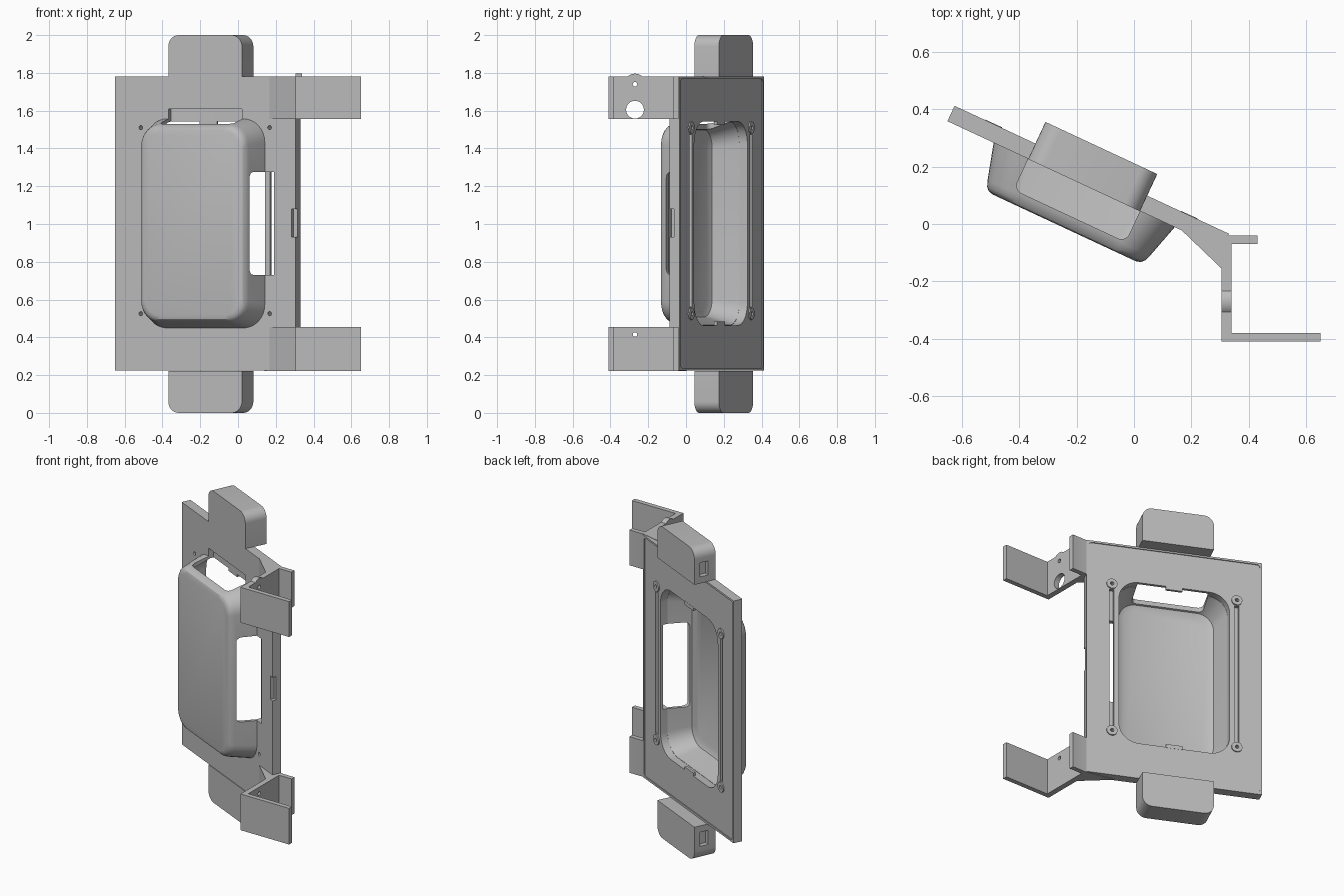
import bpy, bmesh, math
from mathutils import Matrix

if "Cube" in bpy.data.objects:
    bpy.data.objects.remove(bpy.data.objects["Cube"])

TILT = math.radians(-25)
MID = -0.215                 # centre of the tilted panel along its width
FRONT, BACK = 0.05, 0.109    # panel faces along its depth
ZC = 1.003

grey = bpy.data.materials.new("plain_grey")
grey.use_nodes = True
COLOR = (0.5, 0.5, 0.5, 1)
grey.diffuse_color = COLOR
grey.node_tree.nodes["Principled BSDF"].inputs["Base Color"].default_value = COLOR


def make(name, bm, tilted):
    bmesh.ops.recalc_face_normals(bm, faces=bm.faces)
    if tilted:
        bm.transform(Matrix.Rotation(TILT, 4, "Z"))
    mesh = bpy.data.meshes.new(name)
    bm.to_mesh(mesh)
    bm.free()
    mesh.materials.append(grey)
    ob = bpy.data.objects.new(name, mesh)
    bpy.context.collection.objects.link(ob)
    return ob


def rounded(cx, cy, hw, hh, r, seg=8):
    pts = []
    for i, (sx, sy) in enumerate([(1, 1), (-1, 1), (-1, -1), (1, -1)]):
        if r == 0:
            pts.append((cx + sx * hw, cy + sy * hh))
            continue
        for k in range(seg + 1):
            a = math.pi / 2 * (i + k / seg)
            pts.append((cx + sx * (hw - r) + r * math.cos(a),
                        cy + sy * (hh - r) + r * math.sin(a)))
    return pts


def circle(cx, cy, r, n=32):
    return [(cx + r * math.cos(math.tau * k / n), cy + r * math.sin(math.tau * k / n))
            for k in range(n)]


def place(p, t, axis):
    return {"x": (t, p[0], p[1]), "y": (p[0], t, p[1]), "z": (p[0], p[1], t)}[axis]


def loft(name, loops, axis, tilted=True):
    """Skin a list of (outline, position) sections and close both ends."""
    bm = bmesh.new()
    rings = [[bm.verts.new(place(p, t, axis)) for p in pts] for pts, t in loops]
    for a, b in zip(rings, rings[1:]):
        for i in range(len(a)):
            j = (i + 1) % len(a)
            bm.faces.new((a[i], a[j], b[j], b[i]))
    bm.faces.new(rings[0])
    bm.faces.new(rings[-1])
    return make(name, bm, tilted)


def prism(name, pts, axis, a, b, tilted=True):
    return loft(name, [(pts, a), (pts, b)], axis, tilted)


def box(name, x0, x1, y0, y1, z0, z1):
    return prism(name, [(x0, y0), (x1, y0), (x1, y1), (x0, y1)], "z", z0, z1)


def boolean(ob, cutters, op="DIFFERENCE"):
    bpy.context.view_layer.objects.active = ob
    for c in cutters:
        c.hide_render = True
        m = ob.modifiers.new("cut", "BOOLEAN")
        m.operation, m.solver, m.object = op, "EXACT", c
        bpy.ops.object.modifier_apply(modifier=m.name)
        bpy.data.objects.remove(c)


def vents():
    """Top and side airflow slots, shared by the hood and the panel."""
    return [
        prism("cut", rounded(MID, 0.008, 0.215, 0.077, 0.03), "z", 1.45, 1.6),
        prism("cut", rounded(0.008, ZC, 0.077, 0.272, 0.03), "x", 0.04, 0.17),
        box("cut", MID - 0.215, MID + 0.215, 0.03, 0.085, 1.5, 1.61),
        box("cut", 0.1, 0.186, 0.03, 0.085, ZC - 0.272, ZC + 0.272),
    ]


# Flat panel with opening, shallow back recess, channels and screw holes
panel = box("panel", -0.741, 0.314, FRONT, BACK, 0.225, 1.78)
cuts = [prism("cut", rounded(MID, ZC, 0.515, 0.765, 0.02), "y", BACK - 0.006, 0.2),
        prism("cut", rounded(MID, ZC, 0.333, 0.54, 0.12), "y", 0, 0.2),
        box("cut", 0.29, 0.33, 0.03, 0.075, 0.93, 1.08)]
for s in (-1, 1):
    u = MID + s * 0.376
    cuts.append(box("cut", u - 0.013, u + 0.013, 0.08, 0.2, 0.56, 1.475))
    for z in (0.525, 1.51):
        cuts.append(prism("cut", circle(u, z, 0.011, 16), "y", 0, 0.2))
boolean(panel, cuts + vents())

# Screw bosses around the opening
for s, side in ((-1, "right"), (1, "left")):
    for z, level in ((0.525, "lower"), (1.51, "upper")):
        u = MID + s * 0.376
        boss = prism(f"boss_{side}_{level}", circle(u, z, 0.032), "y", 0.09, 0.111)
        boolean(boss, [prism("cut", circle(u, z, 0.011, 16), "y", 0, 0.2)])

# Hollow hood: inner floor out to the rim, then back over the outer shell
sections = [(0.255, 0.465, 0.08, -0.095), (0.285, 0.495, 0.1, -0.08),
            (0.333, 0.538, 0.12, 0.056), (0.35, 0.555, 0.125, 0.056),
            (0.312, 0.525, 0.11, -0.078), (0.304, 0.517, 0.105, -0.098),
            (0.293, 0.506, 0.1, -0.11), (0.275, 0.488, 0.09, -0.115)]
hood = loft("hood", [(rounded(MID, ZC, w, h, r), d) for w, h, r, d in sections], "y")
boolean(hood, vents())

# End caps above and below the panel, each with a socket in its side
for name, s in (("top_cap", 1), ("bottom_cap", -1)):
    cap = prism(name, rounded(MID, 1 + s * 0.8, 0.215, 0.2, 0.06), "y", 0.049, 0.192)
    trim = box("cut", -1, 1, -1, 1, *sorted((1 + s * 0.5, 1 + s * 0.778)))
    socket = box("cut", -0.5, MID - 0.185, 0.1, 0.155,
                 1 + s * 0.865 - 0.045, 1 + s * 0.865 + 0.045)
    boolean(cap, [trim, socket])

# Small retaining clips at the top and bottom of the opening
for name, z in (("top_clip", ZC + 0.532), ("bottom_clip", ZC - 0.532)):
    box(name, MID - 0.05, MID + 0.05, 0.088, 0.104, z - 0.012, z + 0.012)

# Angled mounting brackets
profile = [(0.14, 0.003), (0.305, -0.155), (0.305, -0.41), (0.65, -0.41), (0.65, -0.38),
           (0.34, -0.38), (0.34, -0.07), (0.43, -0.07), (0.43, -0.04), (0.326, -0.04)]
upper = prism("upper_bracket", profile, "z", 1.555, 1.782, False)
boolean(upper, [prism("ear", circle(-0.27, 1.74, 0.056), "x", 0.305, 0.34, False)], "UNION")
boolean(upper, [prism("cut", circle(-0.27, z, r), "x", 0.2, 0.4, False)
                for z, r in ((1.605, 0.047), (1.74, 0.012))])
lower = prism("lower_bracket", profile, "z", 0.223, 0.455, False)
boolean(lower, [prism("cut", circle(-0.27, 0.415, 0.012), "x", 0.2, 0.4, False)])

# Smooth the rounded corners, keep the edges sharp
for ob in bpy.context.scene.objects:
    ob.select_set(ob.type == "MESH")
bpy.context.view_layer.objects.active = panel
bpy.ops.object.shade_smooth_by_angle(angle=math.radians(30))
